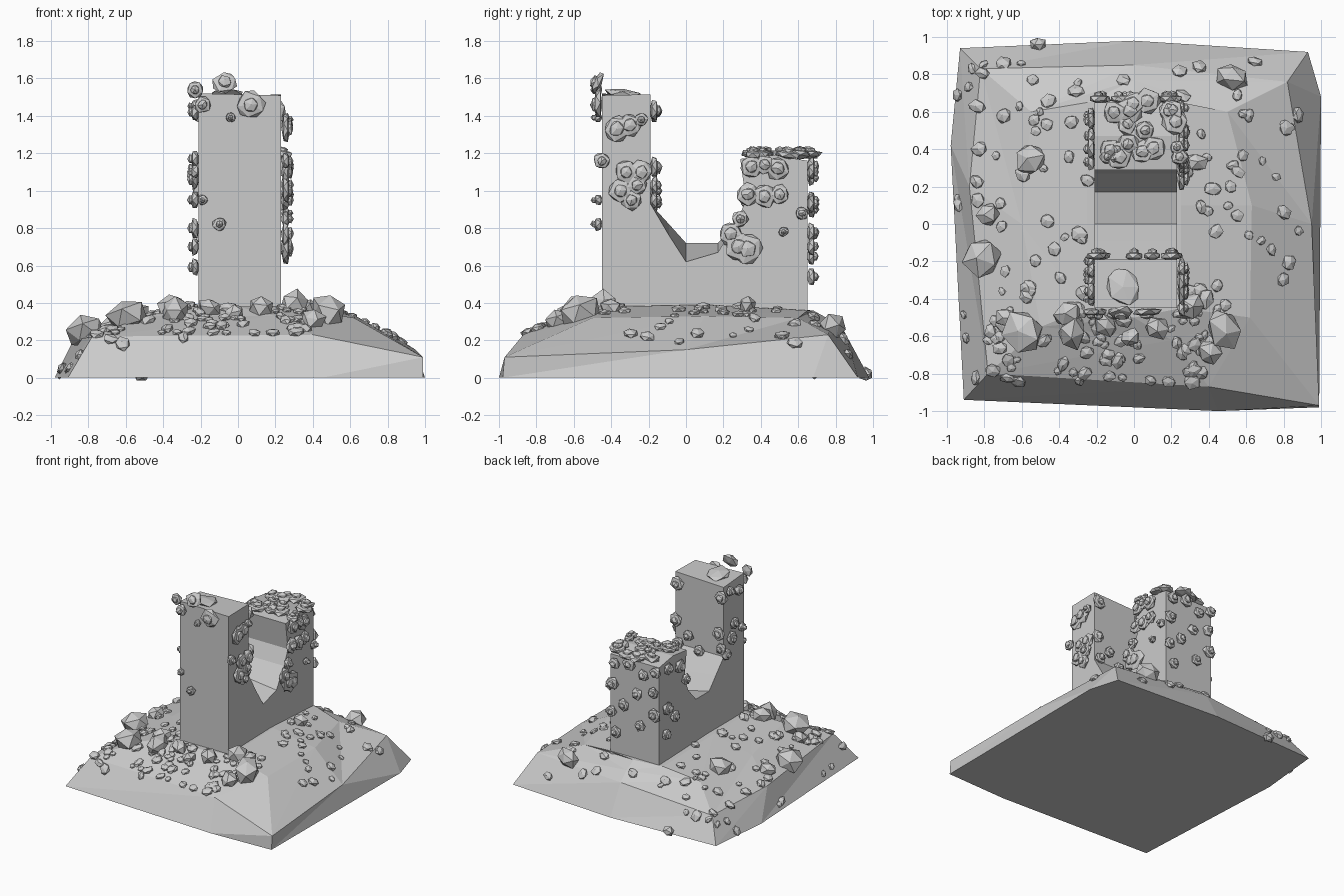
import bpy, bmesh, math, random
from mathutils import Vector, Matrix
from mathutils.bvhtree import BVHTree

if "Cube" in bpy.data.objects:
    bpy.data.objects.remove(bpy.data.objects["Cube"])

random.seed(7)


def finish(bm, name):
    me = bpy.data.meshes.new(name)
    bm.to_mesh(me)
    bm.free()
    ob = bpy.data.objects.new(name, me)
    bpy.context.collection.objects.link(ob)
    return ob


def rock(bm, pos, normal, size, jitter=0.15):
    """Jittered icosahedron, z axis along normal."""
    rot = Vector(normal).to_track_quat('Z', 'Y').to_matrix().to_4x4()
    spin = Matrix.Rotation(random.uniform(0, 6.28), 4, 'Z')
    m = Matrix.Translation(pos) @ rot @ spin @ Matrix.Diagonal((*size, 1))
    vs = bmesh.ops.create_icosphere(bm, subdivisions=1, radius=1)['verts']
    for v in vs:
        v.co = m @ (v.co * random.uniform(1 - jitter, 1 + jitter))


# mound: four rings of eight points, flat underneath
rings = [
    [(-.91, -.94, 0), (.45, -1, 0), (.99, -.98, 0), (1, .68, 0),
     (.93, .92, 0), (0, .98, 0), (-.93, .94, 0), (-.98, .42, 0)],
    [(-.78, -.80, .22), (.4, -.87, .23), (.99, -.97, .11), (.95, .0, .15),
     (.82, .76, .23), (0, .85, .24), (-.82, .83, .18), (-.88, .2, .2)],
    [(-.5, -.55, .33), (.2, -.62, .33), (.62, -.5, .32), (.63, .1, .33),
     (.5, .6, .32), (0, .77, .31), (-.55, .6, .3), (-.6, 0, .3)],
    [(-.25, -.45, .38), (0, -.5, .38), (.25, -.45, .38), (.25, .1, .39),
     (.25, .65, .36), (0, .68, .36), (-.25, .65, .36), (-.25, 0, .38)],
]
bm = bmesh.new()
rv = [[bm.verts.new(p) for p in r] for r in rings]
for a, b in zip(rv, rv[1:]):
    for i in range(8):
        j = (i + 1) % 8
        bm.faces.new((a[i], a[j], b[j]))
        bm.faces.new((a[i], b[j], b[i]))
bm.faces.new(rv[-1])
bm.faces.new(rv[0][::-1])
bmesh.ops.recalc_face_normals(bm, faces=bm.faces)
ground = BVHTree.FromBMesh(bm)
finish(bm, "mound")

# ruined wall: side profile (y, z) with a deep notch, chipped on the right
profile = [(-.45, .2), (.65, .2), (.65, 1.16), (.47, 1.19), (.29, 1.17), (.32, .95), (.27, .83),
           (.17, .72), (0, .72), (-.09, .82), (-.19, .93), (-.19, 1.5), (-.45, 1.52)]
chip = {7: -.05, 8: -.10, 9: -.06, 11: .015, 12: -.01}
bm = bmesh.new()
left = [bm.verts.new((-.21, y, z)) for y, z in profile]
right = [bm.verts.new((.23, y, z + chip.get(i, 0))) for i, (y, z) in enumerate(profile)]
n = len(profile)
for i in range(n):
    j = (i + 1) % n
    bm.faces.new((left[i], left[j], right[j], right[i]))
bm.faces.new(left)
bm.faces.new(right)
bmesh.ops.recalc_face_normals(bm, faces=bm.faces)
bmesh.ops.triangulate(bm, faces=[f for f in bm.faces if len(f.verts) > 4])
finish(bm, "ruined_wall")


# leaf clumps: flattened rosettes on the faces of the wall
bm = bmesh.new()


def clump(pos, normal, r):
    rock(bm, Vector(pos) + Vector(normal) * .015, normal, (r, r, .025), .12)
    # smaller raised centre
    rock(bm, Vector(pos) + Vector(normal) * .035, normal, (r * .55, r * .55, .022), .12)


right_side = [(-.37, 1.33, .08), (-.30, 1.35, .07), (-.24, 1.38, .04), (-.45, 1.16, .05),
              (-.32, 1.1, .07), (-.24, 1.1, .07), (-.35, 1.0, .07), (-.29, .95, .06),
              (-.26, 1.03, .06), (.35, 1.13, .07), (.42, 1.14, .06), (.49, 1.12, .07),
              (.33, .98, .07), (.42, .97, .07), (.50, .98, .06), (.29, .85, .05),
              (.24, .77, .07), (.28, .70, .08), (.33, .69, .09), (.62, .88, .04), (.52, .78, .03)]
for y, z, r in right_side:
    clump((.24, y, z), (1, 0, 0), r)
left_side = [(-.36, 1.42, .05), (-.25, 1.45, .04), (-.3, 1.17, .05), (-.4, 1.1, .04),
             (-.27, 1.06, .06), (-.2, .95, .05), (.55, 1.12, .05), (.4, 1.08, .06),
             (.33, .95, .05), (.56, .8, .06), (.47, .7, .05), (.58, .59, .05)]
for y, z, r in left_side:
    clump((-.215, y, z), (-1, 0, 0), r)
front = [(.07, 1.46, .08), (-.04, 1.39, .03), (-.19, .95, .03), (-.1, .82, .04),
         (-.23, 1.54, .05), (-.19, 1.46, .05)]
for x, z, r in front:
    clump((x, -.455, z), (0, -1, 0), r)
clump((-.07, -.46, 1.57), (0, -.9, .4), .07)
back = [(-.19, 1.12, .05), (-.08, 1.07, .05), (.05, 1.13, .06), (.18, 1.1, .05), (-.17, .95, .05),
        (.2, .93, .06), (-.02, .9, .05), (.1, .78, .05), (-.18, .77, .06), (.21, .7, .05),
        (-.05, .65, .05), (.17, .54, .05)]
for x, z, r in back:
    clump((x, .655, z), (0, 1, 0), r)
# inner face of the tall tower
for x, z, r in [(-.2, 1.42, .06), (.2, 1.43, .06), (-.18, 1.12, .06), (.21, 1.13, .06),
                (.1, 1.03, .05), (-.2, 1.0, .05), (.0, .93, .05), (.19, .95, .05)]:
    clump((x, -.185, z), (0, 1, 0), r)
# top of the low tower
for i in range(20):
    clump((random.uniform(-.22, .25), random.uniform(.34, .66), 1.18),
          (random.uniform(-.15, .15), random.uniform(-.15, .15), 1), random.uniform(.04, .08))
finish(bm, "leaf_clumps")

# single slab on top of the tall tower
bm = bmesh.new()
rock(bm, (-.06, -.34, 1.52), (0, .1, 1), (.11, .1, .025))
finish(bm, "tower_top_rubble")


# rubble on the mound
bm = bmesh.new()


def stone(x, y, r, flat):
    hit, nor, _, _ = ground.ray_cast(Vector((x, y, 3)), Vector((0, 0, -1)))
    if hit:
        rock(bm, hit + nor * r * flat * .35, nor, (r, r * random.uniform(.7, 1), r * flat), .15)


# large boulders
for x, y, r in [(-.58, -.57, .12), (.48, -.55, .13), (-.8, -.18, .11), (-.55, .35, .09),
                (.52, .77, .1), (-.33, -.57, .1), (.3, -.44, .09), (-.35, -.48, .08),
                (.12, -.55, .08), (-.02, -.6, .06), (-.15, -.53, .07), (.33, .33, .07),
                (-.78, .05, .07), (.4, -.68, .07), (-.68, -.5, .06), (-.51, .95, .05), (.38, -.4, .06)]:
    stone(x, y, r, .8)
# small scattered chips, leaving the wall and the front right corner clear
count = 0
while count < 170:
    x = random.uniform(-.96, .88)
    y = random.uniform(-.85, .93)
    if count < 50:
        x, y = random.uniform(-.8, .5), random.uniform(-.85, -.47)
    if -.24 < x < .26 and -.48 < y < .68:
        continue
    if x > .55 and y < -.35 or x > .4 and y < -.7:
        continue
    stone(x, y, random.uniform(.025, .05), .5)
    count += 1
finish(bm, "rubble")
